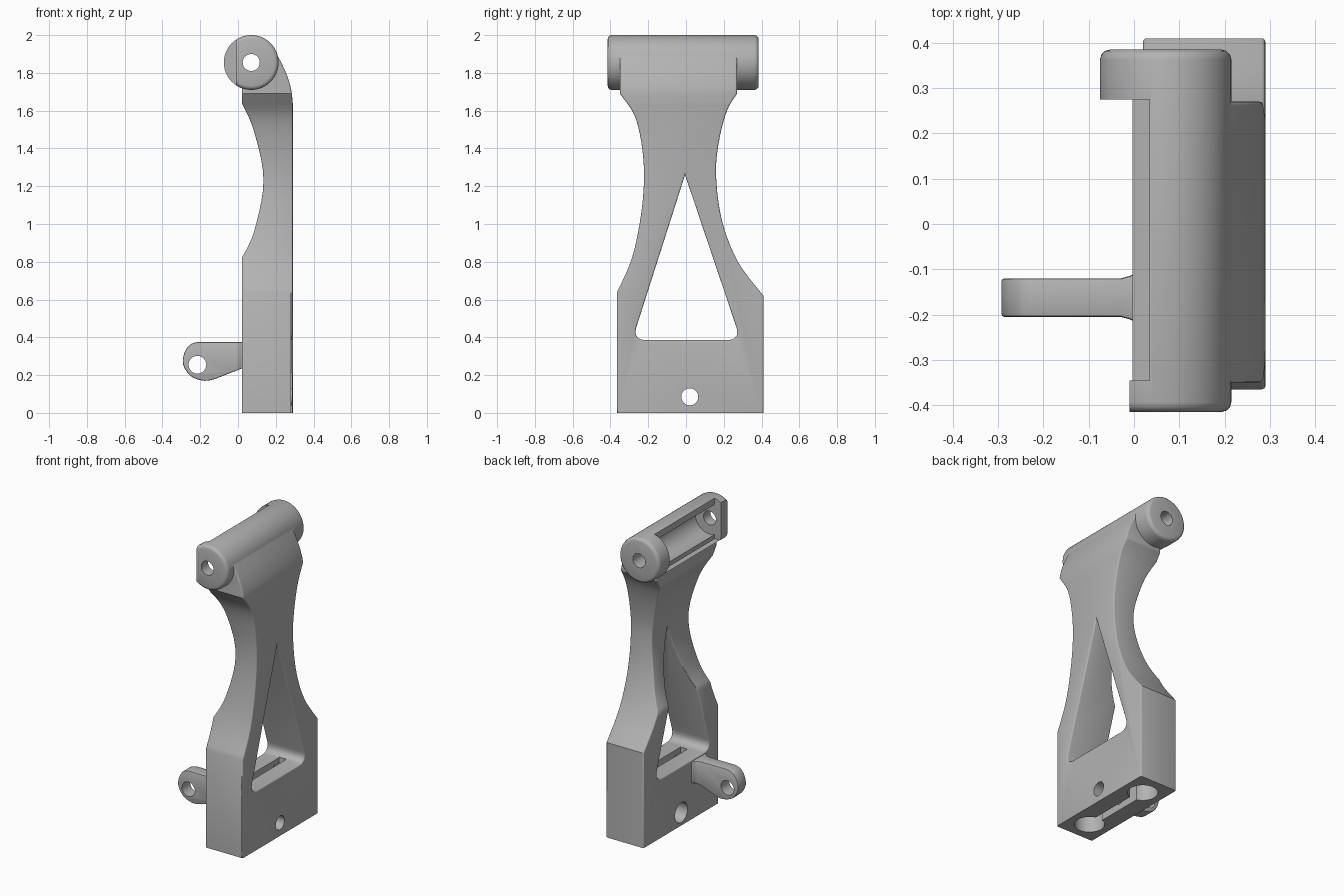
import bpy, bmesh, math
from mathutils import Vector
from mathutils.geometry import interpolate_bezier

cube = bpy.data.objects.get("Cube")
if cube:
    bpy.data.objects.remove(cube)

grey = bpy.data.materials.new("plain grey")
grey.use_nodes = True
grey.diffuse_color = (0.45, 0.45, 0.45, 1)
grey.node_tree.nodes["Principled BSDF"].inputs["Base Color"].default_value = (0.45, 0.45, 0.45, 1)


def prism(name, pts, axis, a, b):
    """Extrude a 2D outline from a to b along an axis."""
    place = {"X": lambda p, t: (t, p[0], p[1]),
             "Y": lambda p, t: (p[0], t, p[1]),
             "Z": lambda p, t: (p[0], p[1], t)}[axis]
    bm = bmesh.new()
    low = bm.faces.new([bm.verts.new(place(p, a)) for p in pts])
    ext = bmesh.ops.extrude_face_region(bm, geom=[low])
    shift = Vector(place((0, 0), b - a))
    bmesh.ops.translate(bm, vec=shift, verts=[v for v in ext["geom"] if isinstance(v, bmesh.types.BMVert)])
    bmesh.ops.recalc_face_normals(bm, faces=bm.faces)
    me = bpy.data.meshes.new(name)
    bm.to_mesh(me)
    bm.free()
    ob = bpy.data.objects.new(name, me)
    bpy.context.collection.objects.link(ob)
    me.materials.append(grey)
    return ob


def circle(cx, cy, r, n=48):
    return [(cx + r * math.cos(math.tau * i / n), cy + r * math.sin(math.tau * i / n)) for i in range(n)]


def box(a, b, c, d):
    return [(a, c), (b, c), (b, d), (a, d)]


def smooth(pts, n=6):
    """Smooth open curve through the points."""
    p = [Vector(q) for q in pts]
    out = []
    for i in range(len(p) - 1):
        before, after = p[max(i - 1, 0)], p[min(i + 2, len(p) - 1)]
        h1 = p[i] + (p[i + 1] - before) / 6
        h2 = p[i + 1] - (after - p[i]) / 6
        out += [tuple(v[:2]) for v in interpolate_bezier(p[i], h1, h2, p[i + 1], n)][:-1]
    return out + [tuple(p[-1])]


def rounded(pts, radii, n=6):
    """Round each corner of an outline by its own distance."""
    out = []
    for i, r in enumerate(radii):
        c, a, b = Vector(pts[i]), Vector(pts[i - 1]), Vector(pts[(i + 1) % len(pts)])
        if r == 0:
            out.append(tuple(c))
            continue
        s, e = c + (a - c).normalized() * r, c + (b - c).normalized() * r
        out += [tuple(v[:2]) for v in interpolate_bezier(s, s.lerp(c, 0.6), e.lerp(c, 0.6), e, n)]
    return out


def apply(ob, mod):
    bpy.context.view_layer.objects.active = ob
    bpy.ops.object.modifier_apply(modifier=mod.name)


def combine(ob, other, how):
    m = ob.modifiers.new("join", "BOOLEAN")
    m.operation, m.solver, m.object = how, "EXACT", other
    apply(ob, m)
    bpy.data.objects.remove(other)


def soften(ob, width, segs=3, weld=0.004):
    if weld:
        w = ob.modifiers.new("weld", "WELD")
        w.merge_threshold = weld
        apply(ob, w)
    m = ob.modifiers.new("bevel", "BEVEL")
    m.width, m.segments, m.limit_method = width, segs, "ANGLE"
    m.angle_limit = math.radians(40)
    apply(ob, m)


# Body: side outline crossed with the waisted face outline
scoop = smooth([(0.02, 1.64), (0.085, 1.49), (0.135, 1.23), (0.085, 0.96), (0.02, 0.82)])
crest = smooth([(0.29, 1.64), (0.28, 1.72), (0.25, 1.81), (0.2, 1.91)], 4)
body = prism("bracket", [(0.02, -0.1), (0.29, -0.1)] + crest + [(0.1, 1.91), (0.02, 1.76)] + scoop, "Y", -0.6, 0.6)
right_waist = smooth([(0.41, 0.62), (0.275, 0.80), (0.19, 1.02), (0.159, 1.26),
                      (0.175, 1.44), (0.217, 1.6), (0.27, 1.69)])
left_waist = smooth([(-0.35, 1.69), (-0.275, 1.58), (-0.238, 1.44), (-0.222, 1.26),
                     (-0.238, 1.05), (-0.286, 0.82), (-0.365, 0.64)])
face = prism("face", [(-0.365, -0.1), (0.41, -0.1)] + right_waist + [(0.27, 1.95), (-0.35, 1.95)] + left_waist,
             "X", -0.3, 0.6)
combine(body, face, "INTERSECT")

# Triangular window between the legs
window = rounded([(-0.285, 0.385), (0.29, 0.385), (-0.005, 1.26)], [0.07, 0.07, 0])
combine(body, prism("window", window, "X", -0.5, 0.7), "DIFFERENCE")
soften(body, 0.022)

# Clevis bar on top, with rounded rims
AX, AZ = 0.07, 1.855
bar = prism("bar", circle(AX, AZ, 0.145, 64), "Y", -0.415, 0.385)
soften(bar, 0.022, weld=0)
combine(body, bar, "UNION")

# Side lug with a flared root
lug_side = ([(0.05, 0.25), (0.02, 0.235)]
            + smooth([(-0.12, 0.18), (-0.18, 0.17), (-0.25, 0.195), (-0.29, 0.255),
                      (-0.285, 0.315), (-0.255, 0.36), (-0.215, 0.375)], 5) + [(0.05, 0.375)])
lug = prism("lug", lug_side, "Y", -0.4, 0.1)
low_flare = smooth([(-0.03, -0.205), (0, -0.215), (0.02, -0.24)], 4)
high_flare = smooth([(0.02, -0.085), (0, -0.11), (-0.03, -0.12)], 4)
plan = [(-0.4, -0.205)] + low_flare + [(0.05, -0.24), (0.05, -0.085)] + high_flare + [(-0.4, -0.12)]
combine(lug, prism("plan", plan, "Z", 0, 0.6), "INTERSECT")
soften(lug, 0.01, 2)
combine(body, lug, "UNION")

# Cuts: flat bar side, shortened cap, trough, pin holes, base bores and slot
cuts = [
    prism("bar_flat", box(-0.3, 0.034, 1.73, 2.1), "Y", -0.345, 0.275),
    prism("cap_flat", box(-0.3, -0.01, 1.6, 2.1), "Y", -0.6, -0.3),
    prism("trough", circle(AX, AZ, 0.105), "Y", -0.345, 0.275),
    prism("bar_hole", circle(AX, AZ, 0.045, 32), "Y", -0.6, 0.6),
    prism("lug_hole", circle(-0.215, 0.255, 0.047, 32), "Y", -0.4, 0.1),
    prism("base_hole", circle(0.02, 0.085, 0.045, 32), "X", -0.3, 0.5),
    prism("base_counterbore", circle(0.02, 0.085, 0.065, 32), "X", -0.1, 0.1),
    prism("base_trim", box(-0.5, 0.5, -0.7, 0.7), "Z", -0.3, 0),
    prism("base_slot", box(0.13, 0.18, -0.2, 0.24), "Z", -0.2, 0.45),
    prism("bore_front", circle(0.155, -0.225, 0.09), "Z", -0.2, 0.35),
    prism("bore_back", circle(0.155, 0.265, 0.09), "Z", -0.2, 0.35),
]
for c in cuts:
    combine(body, c, "DIFFERENCE")

bpy.ops.object.select_all(action="DESELECT")
body.select_set(True)
bpy.context.view_layer.objects.active = body
bpy.ops.object.shade_smooth_by_angle(angle=math.radians(32))
